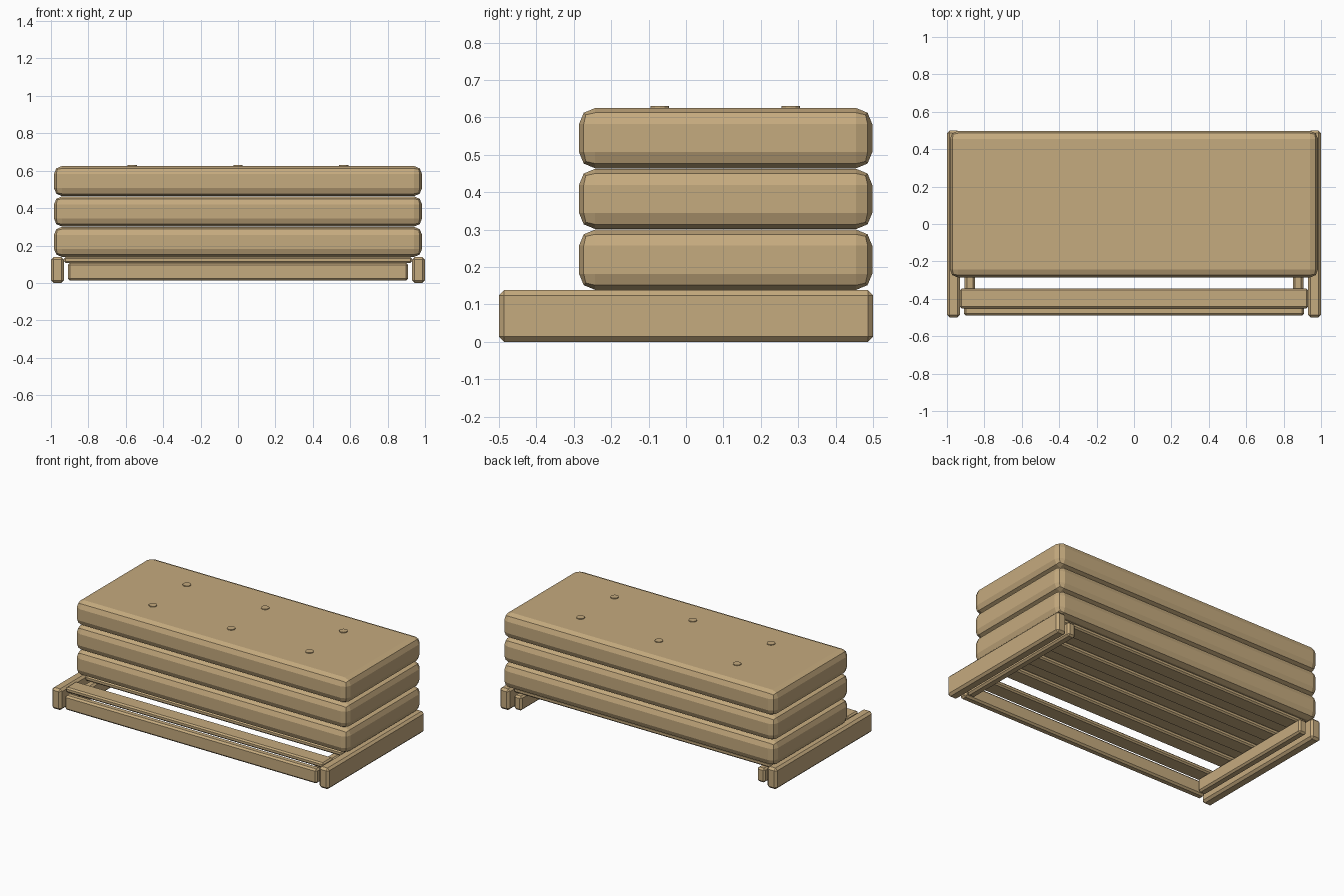
import bpy

if "Cube" in bpy.data.objects:
    bpy.data.objects.remove(bpy.data.objects["Cube"])

tan = bpy.data.materials.new("tan")
tan.diffuse_color = (0.56, 0.405, 0.21, 1)
tan.use_nodes = True
tan.node_tree.nodes["Principled BSDF"].inputs["Base Color"].default_value = tan.diffuse_color


def block(name, x, y, z, bevel, segments=1):
    """Bevelled box spanning the given (min, max) ranges."""
    bpy.ops.mesh.primitive_cube_add(
        size=1, location=[(a + b) / 2 for a, b in (x, y, z)])
    ob = bpy.context.object
    ob.name = name
    ob.scale = [b - a for a, b in (x, y, z)]
    bpy.ops.object.transform_apply(location=False, rotation=False, scale=True)
    mod = ob.modifiers.new("soft_edges", "BEVEL")
    mod.width = bevel
    mod.segments = segments
    mod.limit_method = 'NONE'
    ob.data.materials.append(tan)
    return ob


# Side rails and the inner ledgers that carry the slats
for side, s in (("left", -1), ("right", 1)):
    block(side + "_rail", sorted((s * 0.93, s * 1.0)), (-0.5, 0.5),
          (0.0, 0.138), 0.014)
    block(side + "_ledger", sorted((s * 0.85, s * 0.905)), (-0.435, 0.485),
          (0.015, 0.108), 0.011)

# Front board
block("front_board", (-0.91, 0.91), (-0.49, -0.44), (0.012, 0.106), 0.011)

# Slats across the frame
for i in range(5):
    y = -0.398 + i * 0.199
    block(f"slat_{i + 1}", (-0.93, 0.93), (y - 0.053, y + 0.053),
          (0.106, 0.139), 0.009)

# Stack of three folded cushions
for i in range(3):
    z = 0.139 + i * 0.1625
    block(f"cushion_{i + 1}", (-0.984, 0.984), (-0.286, 0.498),
          (z, z + 0.161), 0.043, 2)

# Tufting buttons on the top cushion
for x in (-0.565, 0, 0.565):
    for y in (-0.07, 0.28):
        bpy.ops.mesh.primitive_cylinder_add(
            vertices=12, radius=0.025, depth=0.012, location=(x, y, 0.624))
        button = bpy.context.object
        button.name = "button"
        button.data.materials.append(tan)
